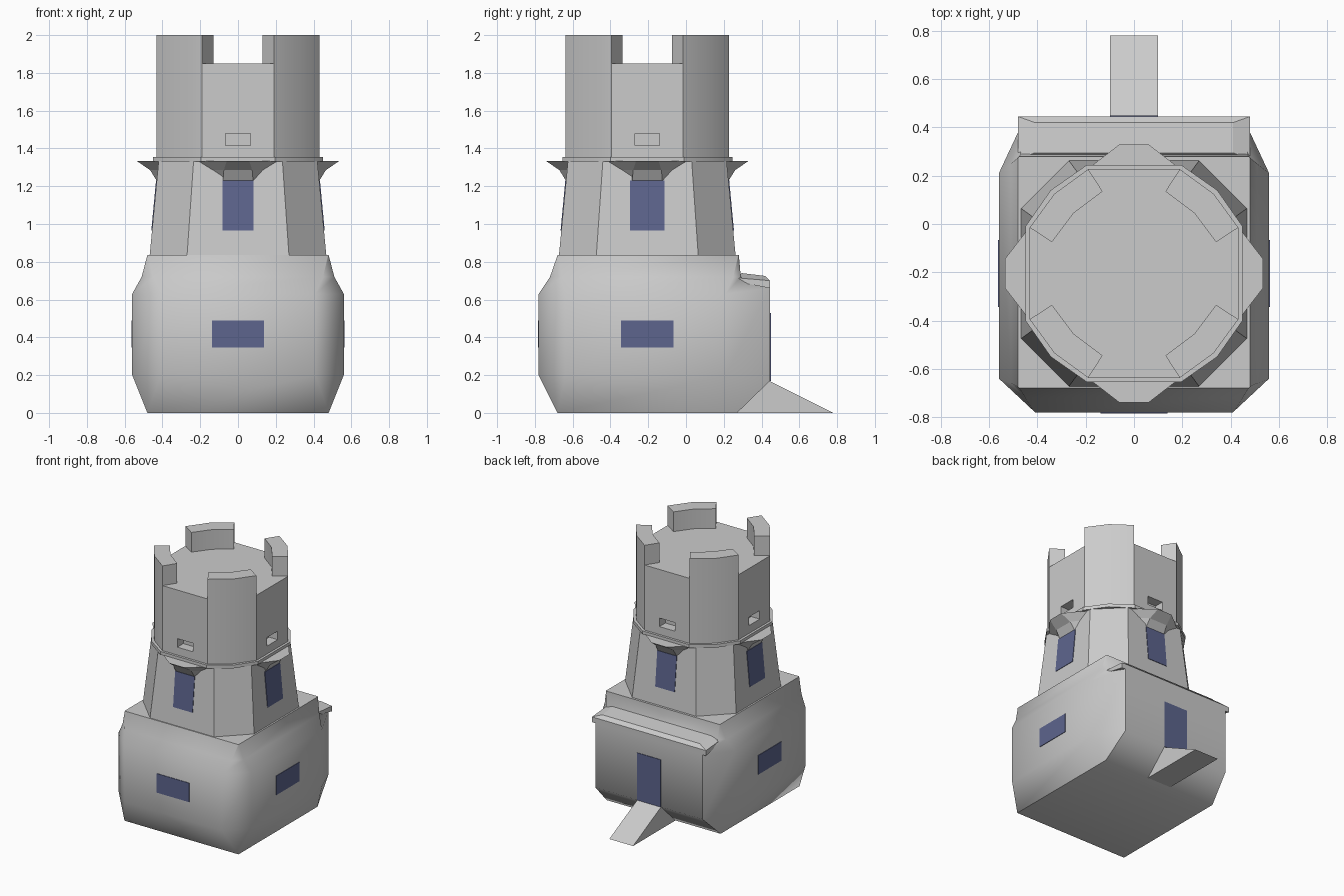
import bpy, bmesh, math
from mathutils import Matrix, Vector

if "Cube" in bpy.data.objects:
    bpy.data.objects.remove(bpy.data.objects["Cube"], do_unlink=True)

CENTRE = Vector((0, -0.205, 0))


def material(name, colour):
    m = bpy.data.materials.new(name)
    m.diffuse_color = (*colour, 1)
    m.use_nodes = True
    m.node_tree.nodes["Principled BSDF"].inputs["Base Color"].default_value = (*colour, 1)
    return m


STONE = material("pale stone grey", (0.6, 0.6, 0.6))
GLASS = material("dark slate blue", (0.11, 0.13, 0.27))


def loft(name, rings, mat=STONE, angle=None, turn=None):
    """Skin a stack of matching rings, cap both ends; turn places it around the tower."""
    bm = bmesh.new()
    rows = [[bm.verts.new(p) for p in ring] for ring in rings]
    n = len(rows[0])
    for low, high in zip(rows, rows[1:]):
        for i in range(n):
            j = (i + 1) % n
            bm.faces.new((low[i], low[j], high[j], high[i]))
    bm.faces.new(rows[0][::-1])
    bm.faces.new(rows[-1])
    bmesh.ops.remove_doubles(bm, verts=bm.verts, dist=0.0005)
    bmesh.ops.recalc_face_normals(bm, faces=bm.faces)
    if turn is not None:
        bm.transform(Matrix.Translation(CENTRE) @ Matrix.Rotation(turn * math.pi / 2, 4, "Z"))
    mesh = bpy.data.meshes.new(name)
    bm.to_mesh(mesh)
    bm.free()
    mesh.materials.append(mat)
    ob = bpy.data.objects.new(name, mesh)
    bpy.context.collection.objects.link(ob)
    if angle:
        bpy.ops.object.select_all(action="DESELECT")
        ob.select_set(True)
        bpy.context.view_layer.objects.active = ob
        bpy.ops.object.shade_smooth_by_angle(angle=math.radians(angle))
    return ob


def rect(x, y0, y1, z0, z1=None):
    z1 = z0 if z1 is None else z1
    return [(-x, y0, z0), (x, y0, z0), (x, y1, z1), (-x, y1, z1)]


def fourfold(corner, z):
    """Repeat one corner's outline points around the tower axis."""
    return [Matrix.Rotation(k * math.pi / 2, 3, "Z") @ Vector((x, y, z))
            for k in range(4) for x, y in corner]


def body_ring(z, front, side, back, fx, sy, by, bx, zb=None):
    """Chamfered rectangle, mirrored across x."""
    zb = z if zb is None else zb
    half = [(fx, front, z), (side, sy, z), (side, by, z), (bx, back, zb)]
    return half + [(-x, y, h) for x, y, h in reversed(half)]


# Swollen base with chamfered corners
loft("base_body", [
    body_ring(0, -0.68, 0.48, 0.27, 0.48, -0.68, 0.27, 0.48),
    body_ring(0.2, -0.78, 0.56, 0.445, 0.41, -0.64, 0.21, 0.45, 0.17),
    body_ring(0.63, -0.78, 0.56, 0.445, 0.41, -0.64, 0.21, 0.45, 0.66),
    body_ring(0.72, -0.72, 0.51, 0.29, 0.45, -0.66, 0.25, 0.47),
    body_ring(0.835, -0.68, 0.48, 0.28, 0.475, -0.675, 0.275, 0.475),
], angle=50)

# Ledge over the rear entrance
loft("rear_ledge", [
    rect(0.48, 0.24, 0.445, 0.70, 0.66),
    rect(0.48, 0.27, 0.445, 0.715, 0.70),
    rect(0.41, 0.295, 0.42, 0.74, 0.725),
])

# Entrance ramp: a wedge swept across x
wedge = [(0.27, 0), (0.78, 0), (0.44, 0.17)]
loft("entrance_ramp", [[(x, y, z) for y, z in wedge] for x in (-0.1, 0.1)])

# Tapered octagonal middle storey
loft("middle_storey", [
    fourfold([(-0.27, -0.468), (0.27, -0.468)], 0.83),
    fourfold([(-0.235, -0.42), (0.235, -0.42)], 1.335),
])

# Collar and twelve-sided upper drum
loft("collar", [fourfold([(-0.195, -0.45), (0.195, -0.45), (0.345, -0.345)], z)
                for z in (1.33, 1.355)], angle=30)
drum = loft("upper_drum", [fourfold([(-0.19, -0.432), (0.19, -0.432), (0.33, -0.33)], z)
                           for z in (1.35, 1.85)])

# Recessed slots cut into the drum
for k in range(4):
    cutter = loft("slot_cutter", [rect(0.065, -0.5, -0.36, z) for z in (1.415, 1.48)], turn=k)
    cutter.data.transform(Matrix.Translation(-CENTRE))
    cutter.hide_render = True
    mod = drum.modifiers.new("slot", "BOOLEAN")
    mod.operation = "DIFFERENCE"
    mod.solver = "EXACT"
    mod.object = cutter
    bpy.ops.object.select_all(action="DESELECT")
    drum.select_set(True)
    bpy.context.view_layer.objects.active = drum
    bpy.ops.object.modifier_apply(modifier=mod.name)
    bpy.data.objects.remove(cutter, do_unlink=True)
bpy.ops.object.shade_smooth_by_angle(angle=math.radians(30))
for name in ("middle_storey", "collar", "upper_drum"):
    bpy.data.objects[name].data.transform(Matrix.Translation(CENTRE))


def plate(name, turn, w, z0, z1, r0, r1):
    """Thin coloured panel lying on a wall whose distance runs from r0 to r1."""
    t = 0.004
    loft(name, [rect(w, -r0 - t, -r0 + t, z0), rect(w, -r1 - t, -r1 + t, z1)], GLASS, turn=turn)


SIDES = ("front", "left", "back", "right")
merlon = [(0.19, -0.432), (0.33, -0.33), (0.432, -0.19),
          (0.34, -0.13), (0.25, -0.25), (0.13, -0.34)]
for k, side in enumerate(SIDES):
    # Battlements on the diagonals
    loft(f"battlement_{k + 1}", [[(x, y, z) for x, y in merlon] for z in (1.85, 2.0)],
         angle=30, turn=k)
    # Flared hood above each tall window
    loft(f"{side}_hood", [
        [(-a, -0.40, z), (-b, -r, z), (b, -r, z), (a, -0.40, z)]
        for z, a, b, r in ((1.225, 0.085, 0.08, 0.428), (1.285, 0.165, 0.075, 0.465),
                           (1.333, 0.235, 0.06, 0.535))], turn=k)
    # Tall windows on the sloping walls
    width = 0.092 if k % 2 else 0.082
    plate(f"{side}_tall_window", k, width, 0.965, 1.23, 0.455, 0.430)
    # Wide windows on the base, door at the rear
    if side == "back":
        plate("rear_door", k, 0.1, 0.17, 0.53, 0.65, 0.65)
    else:
        wall = 0.56 if k % 2 else 0.575
        plate(f"{side}_wide_window", k, 0.138, 0.345, 0.49, wall, wall)
